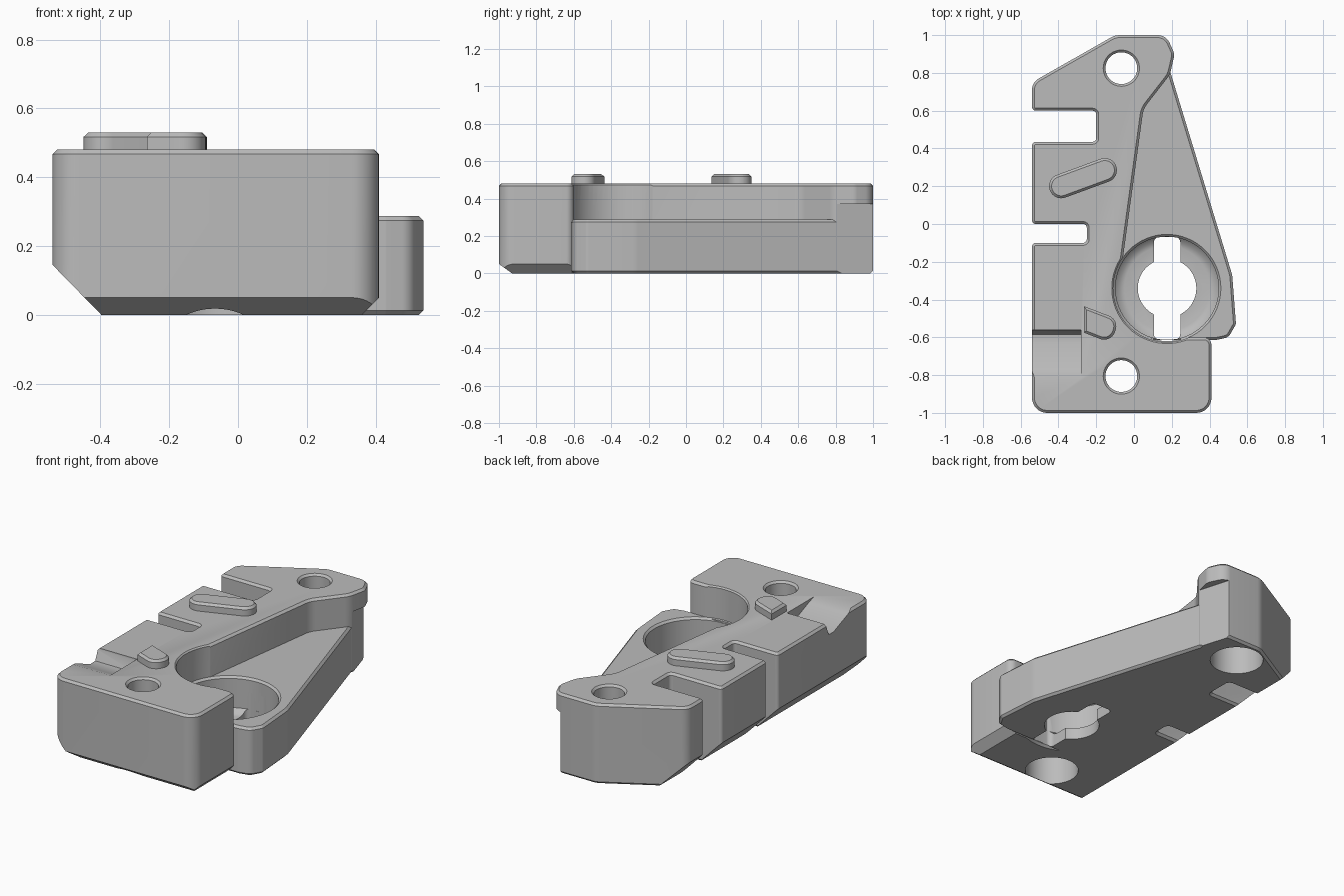
import bpy, bmesh, math
from mathutils import Vector

if "Cube" in bpy.data.objects:
    bpy.data.objects.remove(bpy.data.objects["Cube"])

GREY = (0.5, 0.5, 0.5, 1)
mat = bpy.data.materials.new("plain_grey")
mat.use_nodes = True
mat.diffuse_color = GREY
mat.node_tree.nodes["Principled BSDF"].inputs["Base Color"].default_value = GREY

HUB = (0.175, -0.34)
TOP = 0.48
LEDGE = 0.287


def finish(bm, name):
    bmesh.ops.recalc_face_normals(bm, faces=bm.faces)
    mesh = bpy.data.meshes.new(name)
    bm.to_mesh(mesh)
    bm.free()
    mesh.materials.append(mat)
    ob = bpy.data.objects.new(name, mesh)
    bpy.context.collection.objects.link(ob)
    return ob


def rounded(corners, steps=8):
    """Replace each (x, y, radius) corner by a tangent arc."""
    out = []
    for i, (x, y, r) in enumerate(corners):
        p = Vector((x, y))
        if r == 0:
            out.append(p)
            continue
        a = (Vector(corners[i - 1][:2]) - p).normalized()
        b = (Vector(corners[(i + 1) % len(corners)][:2]) - p).normalized()
        half = a.angle(b) / 2
        centre = p + (a + b).normalized() * r / math.sin(half)
        start = p + a * r / math.tan(half) - centre
        end = p + b * r / math.tan(half) - centre
        sweep = start.angle_signed(end)
        for k in range(steps + 1):
            t = -sweep * k / steps
            c, s = math.cos(t), math.sin(t)
            out.append(centre + Vector((start.x * c - start.y * s, start.x * s + start.y * c)))
    return out


def prism(name, pts, lo, hi, axis="z", bevel=0):
    """Extrude a 2D outline along an axis, optionally chamfering both rims."""
    place = {"z": lambda a, b, h: (a, b, h),
             "y": lambda a, b, h: (a, h, b),
             "x": lambda a, b, h: (h, a, b)}[axis]
    bm = bmesh.new()
    rings = [[bm.verts.new(place(p[0], p[1], h)) for p in pts] for h in (lo, hi)]
    caps = [bm.faces.new(ring) for ring in rings]
    n = len(pts)
    for i in range(n):
        j = (i + 1) % n
        bm.faces.new((rings[0][i], rings[0][j], rings[1][j], rings[1][i]))
    bmesh.ops.recalc_face_normals(bm, faces=bm.faces)
    if bevel:
        rim = list({e for f in caps for e in f.edges})
        bmesh.ops.bevel(bm, geom=rim, offset=bevel, segments=1, profile=0.5,
                        affect="EDGES", clamp_overlap=False)
    return finish(bm, name)


def lathe(name, centre, profile, n=64):
    """Stack circles of (radius, z) into a closed turned solid."""
    bm = bmesh.new()
    rings = []
    for r, z in profile:
        rings.append([bm.verts.new((centre[0] + r * math.cos(math.tau * k / n),
                                    centre[1] + r * math.sin(math.tau * k / n), z))
                      for k in range(n)])
    bm.faces.new(rings[0])
    bm.faces.new(rings[-1])
    for lower, upper in zip(rings, rings[1:]):
        for i in range(n):
            j = (i + 1) % n
            bm.faces.new((lower[i], lower[j], upper[j], upper[i]))
    return finish(bm, name)


def combine(target, tool, operation="DIFFERENCE"):
    tool.hide_render = True
    mod = target.modifiers.new("cut", "BOOLEAN")
    mod.operation, mod.object, mod.solver = operation, tool, "EXACT"
    bpy.context.view_layer.objects.active = target
    bpy.ops.object.modifier_apply(modifier=mod.name)
    bpy.data.objects.remove(tool)


# Main body outline: front block, hub recess, rear lobe and two side slots
arc = [(HUB[0] + 0.28 * math.cos(math.radians(a)),
        HUB[1] + 0.28 * math.sin(math.radians(a)), 0) for a in range(291, 146, -6)]
outline = [(-0.54, -1, 0.08), (0.41, -1, 0.08), (0.41, -0.6, 0.04)] + arc + [
    (0.05, 0.61, 0.12), (0.19, 0.79, 0.12), (0.215, 0.9, 0.05), (0.17, 1, 0.07),
    (-0.1, 1, 0.1), (-0.54, 0.75, 0.07)]
for y_hi, y_lo, x_in in ((0.6, 0.435, -0.2), (0, -0.1, -0.25)):
    outline += [(-0.54, y_hi, 0.02), (x_in, y_hi, 0.02),
                (x_in, y_lo, 0.02), (-0.54, y_lo, 0.02)]
body = prism("body", rounded(outline), 0, TOP, bevel=0.013)

# Underside chamfers on the left, front and right edges
combine(body, prism("left_chamfer", [(-0.6, 0.207), (-0.6, -0.1), (-0.3, -0.1)], -1.2, 1.2, "y"))
combine(body, prism("front_chamfer", [(-1.07, 0.1), (-1.07, -0.05), (-0.86, -0.05)], -1, 1, "x"))
combine(body, prism("right_chamfer", [(0.46, 0.1), (0.46, -0.05), (0.31, -0.05)], -1.2, -0.5, "y"))

# Undercut below the rear lobe, then the low triangular ledge
combine(body, prism("lobe_undercut", [(0.196, 0.8), (0.13, 1.02), (0.4, 1.02), (0.4, 0.8)], -0.1, 0.37))
ledge = prism("ledge", rounded([
    (-0.15, -0.615, 0), (0.43, -0.615, 0.03), (0.5, -0.6, 0.05), (0.54, -0.53, 0.03),
    (0.52, -0.27, 0.15), (0.145, 0.96, 0), (-0.15, 0.9, 0)]), 0, LEDGE, bevel=0.013)
combine(body, ledge, "UNION")

# Hub pocket with a keyed through hole
combine(body, lathe("hub_pocket", HUB, [(0.225, 0.07), (0.25, 0.077), (0.273, 0.1),
                                        (0.273, LEDGE - 0.012), (0.285, LEDGE), (0.285, 0.6)]))
combine(body, lathe("hub_hole", HUB, [(0.155, -0.1), (0.155, 0.2)]))
kx, ky = 0.07, 0.272
combine(body, prism("hub_keyway", rounded([
    (HUB[0] + sx * kx, HUB[1] + sy * ky, 0.03)
    for sx, sy in ((-1, -1), (1, -1), (1, 1), (-1, 1))]), -0.1, 0.2))

# Screw holes, counterbored from below
for name, y in (("front_hole", -0.805), ("rear_hole", 0.825)):
    combine(body, lathe(name, (-0.067, y), [(0.15, -0.1), (0.15, 0.2), (0.084, 0.2),
                                            (0.084, TOP - 0.012), (0.108, TOP + 0.012)]))

# Ramped recess on the left of the front block
combine(body, prism("ramp_recess", [(-0.56, 0.6), (-0.56, 0.47), (-0.585, 0.41), (-0.63, 0.408),
                                    (-0.77, 0.465), (-0.82, 0.482), (-0.82, 0.6)], -0.7, -0.28, "x"))

# Raised pads on the top face
long_pad = prism("long_pad", rounded([
    (-0.468, 0.238, 0.064), (-0.423, 0.118, 0.064),
    (-0.072, 0.247, 0.064), (-0.117, 0.367, 0.064)]), TOP - 0.02, 0.53, bevel=0.013)
short_pad = prism("short_pad", rounded([
    (-0.265, -0.435, 0), (-0.265, -0.575, 0),
    (-0.125, -0.63, 0.06), (-0.075, -0.508, 0.06)]), TOP - 0.02, 0.53, bevel=0.013)

# Smooth shading with sharp edges kept
for ob in (body, long_pad, short_pad):
    bpy.ops.object.select_all(action="DESELECT")
    ob.select_set(True)
    bpy.context.view_layer.objects.active = ob
    bpy.ops.object.shade_smooth_by_angle(angle=math.radians(30))
